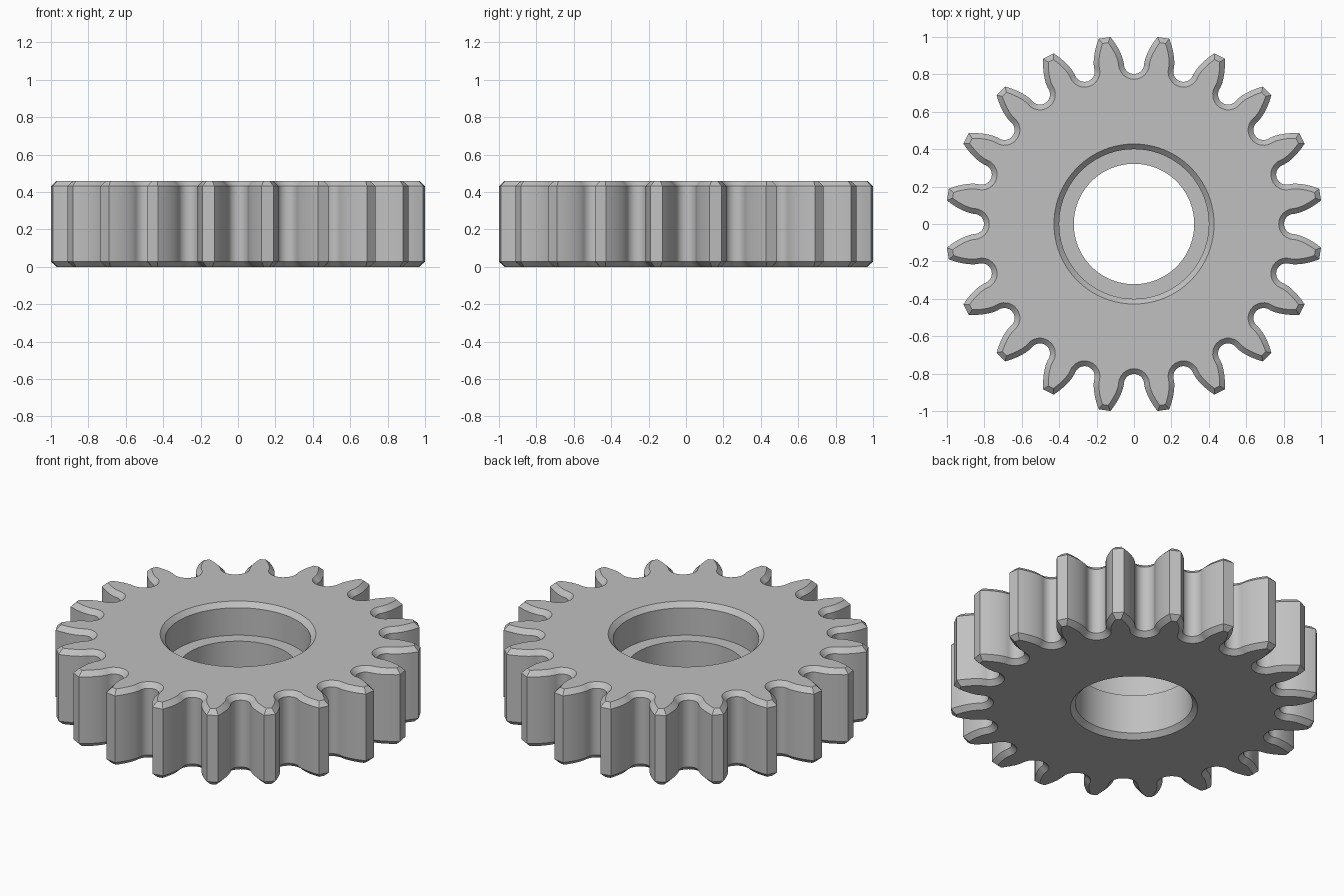
import bpy, bmesh
from math import pi, sin, cos, tan, acos, radians
from mathutils import Vector

cube = bpy.data.objects.get("Cube")
if cube:
    bpy.data.objects.remove(cube, do_unlink=True)

# Gear proportions
TEETH = 20
TIP_R = 1.008
MODULE = 2 * TIP_R / (TEETH + 2)
PITCH_R = MODULE * TEETH / 2
ROOT_R = PITCH_R - 1.25 * MODULE
PRESSURE = radians(20)
BASE_R = PITCH_R * cos(PRESSURE)
HEIGHT, CHAMFER = 0.46, 0.028
BORE_R, RECESS_R, LEDGE_Z = 0.322, 0.40, 0.266


def polar(r, a):
    return Vector((r * cos(a), r * sin(a)))


def involute(a):
    return tan(a) - a


def gear_outline():
    """Counter-clockwise outline: round valley, involute flank, flat tip, mirrored flank."""
    half_pitch = pi / TEETH
    base_half = half_pitch / 2 + involute(PRESSURE)
    gap = half_pitch - base_half
    centre = ROOT_R / (1 - sin(gap))
    radius = centre * sin(gap)
    sweep = pi / 2 - gap
    steps = 12
    valley = [Vector((centre, 0)) + polar(radius, pi + sweep * (1 - 2 * i / steps))
              for i in range(steps + 1)]
    flank = []
    for i in range(9):
        r = BASE_R + (TIP_R - BASE_R) * i / 8
        flank.append((r, base_half - involute(acos(min(1, BASE_R / r)))))
    tooth = [polar(r, half_pitch - a) for r, a in flank]
    tooth += [polar(r, half_pitch + a) for r, a in reversed(flank)]
    points = []
    for k in range(TEETH):
        a = 2 * half_pitch * k
        for p in valley + tooth:
            points.append(Vector((p.x * cos(a) - p.y * sin(a),
                                  p.x * sin(a) + p.y * cos(a))))
    return points


def inset(points, amount):
    """Mitred inward offset of a counter-clockwise outline."""
    result = []
    for i, p in enumerate(points):
        d1 = (p - points[i - 1]).normalized()
        d2 = (points[(i + 1) % len(points)] - p).normalized()
        n1, n2 = Vector((-d1.y, d1.x)), Vector((-d2.y, d2.x))
        result.append(p + (n1 + n2) * amount / (1 + n1.dot(n2)))
    return result


def circle(r, count=96):
    return [polar(r, 2 * pi * i / count) for i in range(count)]


def add_wall(bm, rings):
    """Stack (outline, z) rings into a wall; return the end loops' edges."""
    loops = [[bm.verts.new((p.x, p.y, z)) for p in pts] for pts, z in rings]
    for low, high in zip(loops, loops[1:]):
        for i in range(len(low)):
            bm.faces.new((low[i - 1], low[i], high[i], high[i - 1]))
    return [[bm.edges.get((loop[i - 1], loop[i])) for i in range(len(loop))]
            for loop in (loops[0], loops[-1])]


bm = bmesh.new()

# Toothed rim with chamfered edges
outline = gear_outline()
small = inset(outline, CHAMFER)
rim_low, rim_high = add_wall(bm, [
    (small, 0), (outline, CHAMFER), (outline, HEIGHT - CHAMFER), (small, HEIGHT)])

# Stepped bore: chamfered hole, ledge and wider recess
bore_low, bore_high = add_wall(bm, [
    (circle(BORE_R + CHAMFER), 0), (circle(BORE_R), CHAMFER),
    (circle(BORE_R), LEDGE_Z), (circle(RECESS_R), LEDGE_Z),
    (circle(RECESS_R), HEIGHT - CHAMFER), (circle(RECESS_R + CHAMFER), HEIGHT)])

# Flat end faces
for edges, up in ((rim_low + bore_low, -1), (rim_high + bore_high, 1)):
    bmesh.ops.triangle_fill(bm, edges=edges, use_beauty=True, normal=(0, 0, up))
bmesh.ops.recalc_face_normals(bm, faces=bm.faces)

mesh = bpy.data.meshes.new("spur_gear")
bm.to_mesh(mesh)
bm.free()
gear = bpy.data.objects.new("spur_gear", mesh)
bpy.context.collection.objects.link(gear)

# Plain grey metal
grey = bpy.data.materials.new("grey_metal")
grey.use_nodes = True
colour = (0.53, 0.53, 0.53, 1)
grey.diffuse_color = colour
grey.node_tree.nodes["Principled BSDF"].inputs["Base Color"].default_value = colour
mesh.materials.append(grey)

bpy.ops.object.select_all(action="DESELECT")
gear.select_set(True)
bpy.context.view_layer.objects.active = gear
bpy.ops.object.shade_smooth_by_angle(angle=radians(30))
